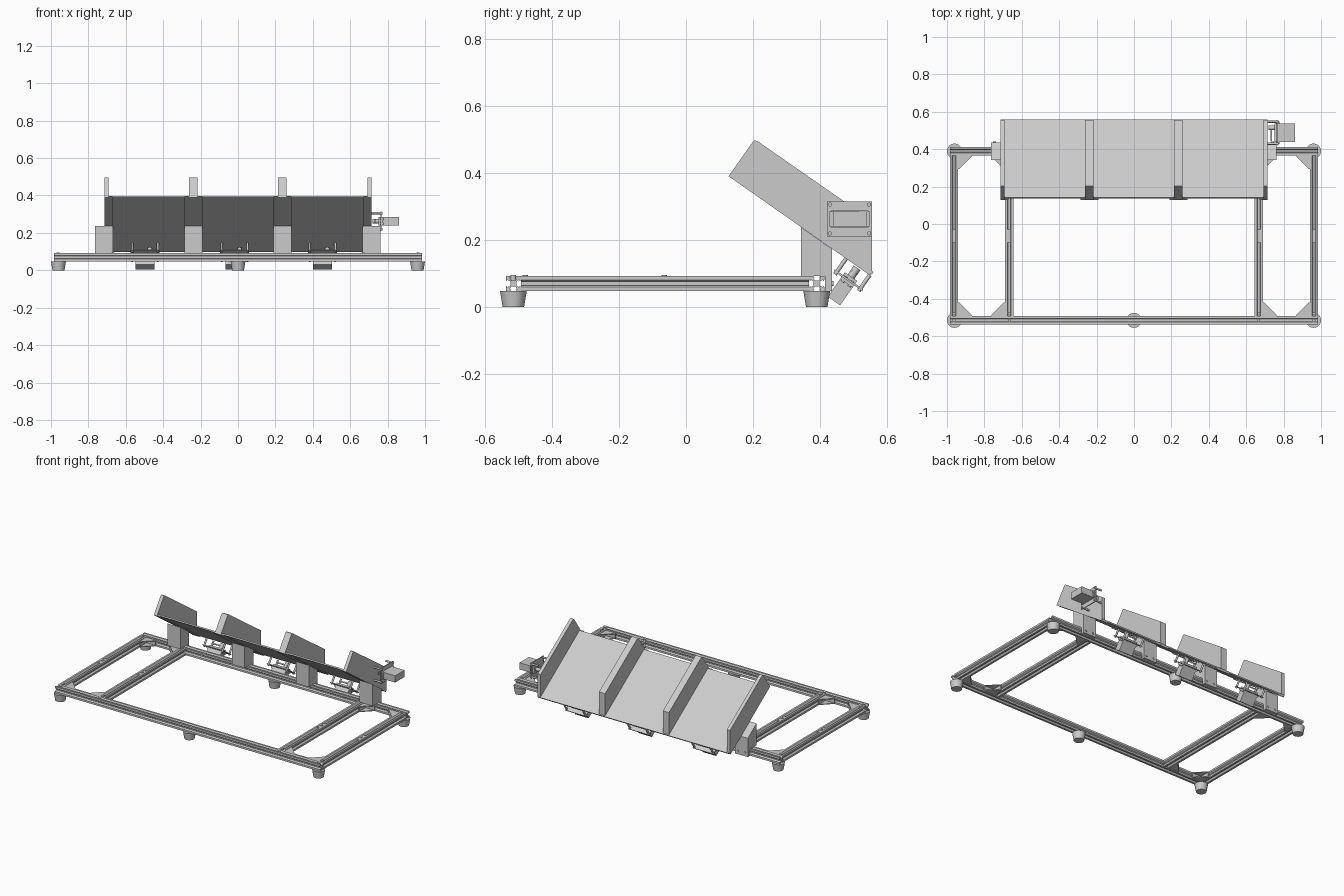
import bpy, bmesh
from math import radians, cos, sin, pi
from mathutils import Matrix, Vector

old = bpy.data.objects.get("Cube")
if old:
    bpy.data.objects.remove(old, do_unlink=True)

grey = bpy.data.materials.new("light_grey")
grey.use_nodes = True
grey.diffuse_color = (0.6, 0.6, 0.6, 1)
grey.node_tree.nodes["Principled BSDF"].inputs["Base Color"].default_value = (0.6, 0.6, 0.6, 1)

ID = Matrix.Identity(4)
# Maps a flat profile (a, b) with depth c onto (y, z, x)
SIDE = Matrix(((0, 0, 1, 0), (1, 0, 0, 0), (0, 1, 0, 0), (0, 0, 0, 1)))


def finish(bm, name, smooth=False):
    bmesh.ops.recalc_face_normals(bm, faces=bm.faces)
    mesh = bpy.data.meshes.new(name)
    bm.to_mesh(mesh)
    bm.free()
    mesh.materials.append(grey)
    ob = bpy.data.objects.new(name, mesh)
    bpy.context.collection.objects.link(ob)
    if smooth:
        bpy.ops.object.select_all(action="DESELECT")
        ob.select_set(True)
        bpy.context.view_layer.objects.active = ob
        bpy.ops.object.shade_smooth_by_angle(angle=radians(40))
    return ob


def add_box(bm, lo, hi, m=ID):
    lo, hi = Vector(lo), Vector(hi)
    size = Matrix.Diagonal((*(hi - lo), 1))
    bmesh.ops.create_cube(bm, size=1, matrix=m @ Matrix.Translation((lo + hi) / 2) @ size)


def add_cyl(bm, base, r1, r2, height, m=ID, sides=16):
    place = m @ Matrix.Translation(Vector(base) + Vector((0, 0, height / 2)))
    bmesh.ops.create_cone(bm, cap_ends=True, segments=sides, radius1=r1, radius2=r2,
                          depth=height, matrix=place)


def add_prism(bm, points, start, end, m):
    a = [bm.verts.new(m @ Vector((p[0], p[1], start))) for p in points]
    b = [bm.verts.new(m @ Vector((p[0], p[1], end))) for p in points]
    bm.faces.new(a)
    bm.faces.new(b)
    for i in range(len(a)):
        j = (i + 1) % len(a)
        bm.faces.new((a[i], a[j], b[j], b[i]))


# Slotted square extrusion section, one side repeated four times
H, ZC = 0.0225, 0.07
quarter = [(H, -H), (H, -0.01), (0.0185, -0.0065), (0.0185, -0.0115), (0.009, -0.006),
           (0.009, 0.006), (0.0185, 0.0115), (0.0185, 0.0065), (H, 0.01)]
section = []
for k in range(4):
    c, s = round(cos(k * pi / 2)), round(sin(k * pi / 2))
    section += [(x * c - y * s, x * s + y * c) for x, y in quarter]

FRONT, BACK, OUT, IN = -0.515, 0.39, 0.9625, 0.667


def beam(name, start, end, m):
    bm = bmesh.new()
    add_prism(bm, section, start, end, m)
    finish(bm, name)


# Frame beams
for name, y in (("front_beam", FRONT), ("back_beam", BACK)):
    beam(name, -0.985, 0.985, Matrix.Translation((0, y, ZC)) @ SIDE)
for side, sx in (("left", 1), ("right", -1)):
    for name, x in (("outer_beam", OUT), ("inner_beam", IN)):
        m = Matrix.Translation((sx * x, 0, ZC)) @ Matrix.Rotation(-pi / 2, 4, "X")
        beam(f"{side}_{name}", FRONT + H, BACK - H, m)

# Joining nuts and screws lying in the beam slots
bm = bmesh.new()
for x in (-OUT, -IN, IN, OUT):
    add_box(bm, (x - 0.008, -0.1, ZC), (x + 0.008, -0.03, ZC + 0.021))
    for y in (-0.065, FRONT + 0.035, FRONT):
        add_cyl(bm, (x, y, ZC), 0.008, 0.008, 0.025)
finish(bm, "slot_nuts", True)

# Corner brackets: two triangular cheeks and two flanges
bm = bmesh.new()
for sx in (-1, 1):
    for x, dx in ((OUT - H, -1), (IN + H, 1)):
        for y, dy in ((FRONT + H, 1), (BACK - H, -1)):
            m = Matrix.Translation((sx * x, y, ZC)) @ Matrix.Diagonal((sx * dx, dy, 1, 1))
            tri = [(0, 0), (0.073, 0), (0.073, 0.006), (0.006, 0.073), (0, 0.073)]
            add_prism(bm, tri, 0.014, 0.019, m)
            add_prism(bm, tri, -0.019, -0.014, m)
            add_box(bm, (0, 0, -0.019), (0.073, 0.006, 0.019), m)
            add_box(bm, (0, 0, -0.019), (0.006, 0.073, 0.019), m)
finish(bm, "corner_brackets")

# Tapered feet
for y, row in ((FRONT, "front"), (BACK, "back")):
    for x, col in ((-0.96, "right"), (0, "middle"), (0.96, "left")):
        bm = bmesh.new()
        add_cyl(bm, (x, y, 0), 0.032, 0.04, 0.048, sides=32)
        finish(bm, f"{row}_{col}_foot", True)

# Ramp supports hooked over the back beam
post = [(0.343, 0.092), (0.343, 0.238), (0.436, 0.173), (0.436, 0.047), (0.414, 0.047), (0.414, 0.092)]
for i, x in enumerate((-0.717, -0.238, 0.238, 0.713)):
    bm = bmesh.new()
    add_prism(bm, post, x - 0.048, x + 0.048, SIDE)
    for dx in (-0.028, 0.028):
        m = Matrix.Translation((x + dx, 0.434, ZC)) @ Matrix.Rotation(-pi / 2, 4, "X")
        add_cyl(bm, (0, 0, 0), 0.008, 0.008, 0.006, m)
    finish(bm, f"ramp_support_{i + 1}")

# Sloping ramp sheet and the strips below it
TILT = radians(-35)
ramp = Matrix.Translation((0, 0.127, 0.39)) @ Matrix.Rotation(TILT, 4, "X")
bm = bmesh.new()
add_box(bm, (-0.713, 0.008, 0.005), (0.713, 0.518, 0.014), ramp)
finish(bm, "ramp_sheet")
bm = bmesh.new()
for lo, hi in ((-0.715, -0.67), (-0.286, -0.19), (0.19, 0.286), (0.67, 0.715)):
    add_box(bm, (lo, 0, 0), (hi, 0.515, 0.006), ramp)
finish(bm, "ramp_strips")

# Lane dividers
wall = [(0.127, 0.39), (0.198, 0.491), (0.204, 0.497), (0.213, 0.495),
        (0.555, 0.257), (0.555, 0.108), (0.545, 0.097)]
for i, (lo, hi) in enumerate(((-0.715, -0.692), (-0.262, -0.217), (0.213, 0.258), (0.692, 0.715))):
    bm = bmesh.new()
    add_prism(bm, wall, lo, hi, SIDE)
    finish(bm, f"divider_{i + 1}")


# Motor units: mounting plate on four spacers, motor body, flange and output arm
def motor(name, m, width, reach):
    w, h = width / 2, 0.052
    bm = bmesh.new()
    for sx in (-1, 1):
        add_box(bm, (sx * 0.036 - 0.016, -h, 0.046), (sx * (w - 0.016) + 0.016, -0.024, 0.052), m)
        add_box(bm, (-w, sx * 0.038 - 0.014, 0.046), (w, sx * 0.038 + 0.014, 0.052), m)
        add_box(bm, (sx * (w - 0.006) - 0.006, -h, 0.046), (sx * (w - 0.006) + 0.006, h, 0.052), m)
        for sy in (-1, 1):
            add_cyl(bm, (sx * (w - 0.009), sy * (h - 0.009), 0), 0.006, 0.006, 0.058, m)
    finish(bm, name + "_mount", True)
    bm = bmesh.new()
    add_box(bm, (-0.05, -H, 0.036), (0.05, H, reach), m)
    add_box(bm, (-0.06, -H, 0.052), (0.06, H, 0.06), m)
    for sx in (-1, 1):
        for sy in (-1, 1):
            add_cyl(bm, (sx * 0.055, sy * 0.012, 0.044), 0.005, 0.005, 0.02, m)
    finish(bm, name + "_body")
    bm = bmesh.new()
    add_cyl(bm, (0.026, 0, 0.004), 0.012, 0.012, 0.034, m)
    add_box(bm, (-0.045, -0.008, 0.016), (0.035, 0.008, 0.024), m)
    finish(bm, name + "_arm", True)


for i, x in enumerate((-0.497, -0.018, 0.452)):
    m = Matrix.Translation((x, 0.513, 0.12)) @ Matrix.Rotation(TILT + pi, 4, "X")
    motor(f"lane_motor_{i + 1}", m, 0.155, 0.125)
motor("side_motor", Matrix.Translation((0.715, 0.488, 0.2625)) @ SIDE, 0.135, 0.147)
